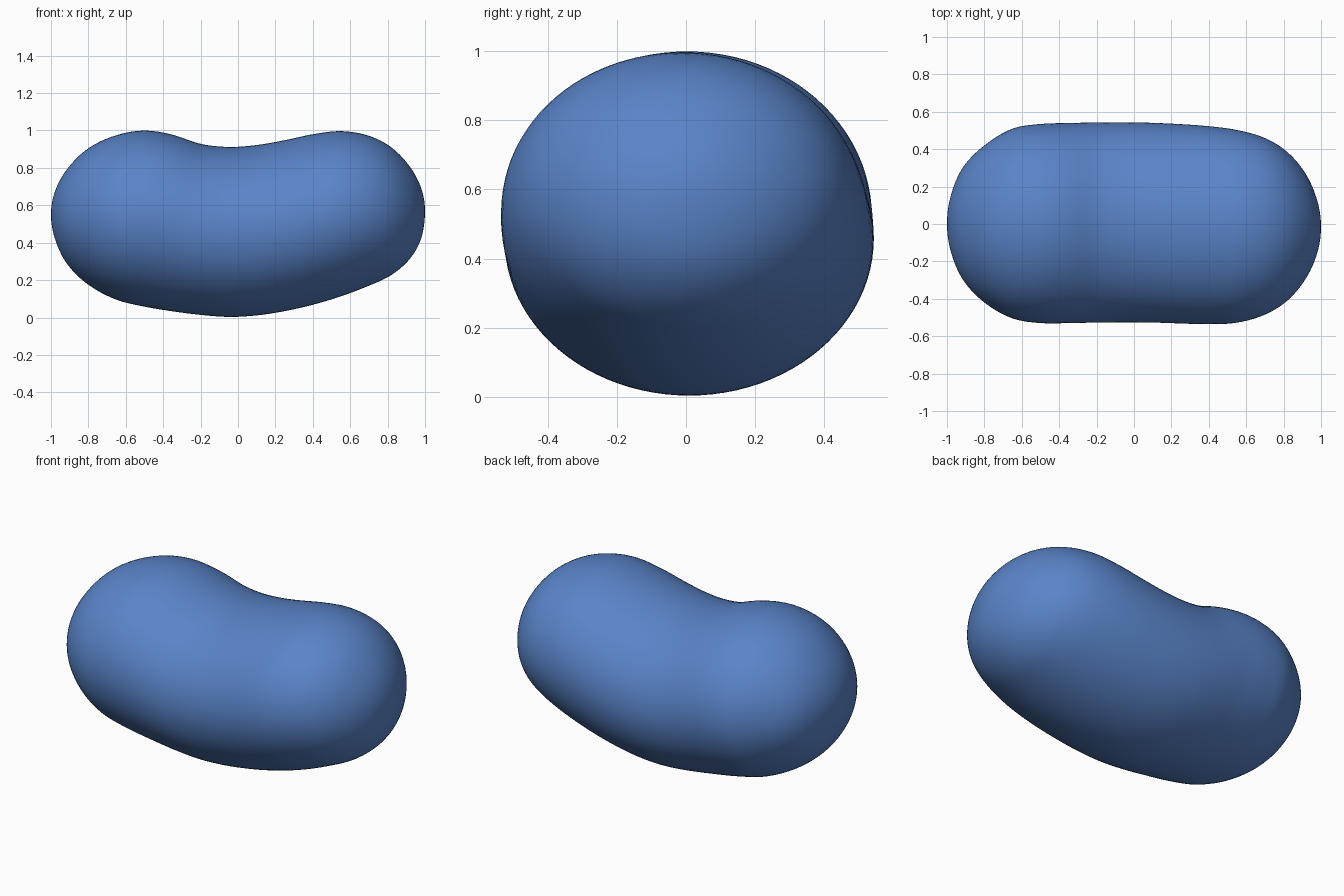
import bpy, bmesh, math

if "Cube" in bpy.data.objects:
    bpy.data.objects.remove(bpy.data.objects["Cube"])

# Stations along the bean: x, bottom z, top z, front y, back y
STATIONS = [
    (-1.00, .55, .55, .00, .00),
    (-0.98, .425, .67, -.145, .15),
    (-0.92, .295, .785, -.29, .295),
    (-0.80, .175, .905, -.42, .42),
    (-0.65, .095, .975, -.505, .51),
    (-0.50, .058, 1.00, -.53, .535),
    (-0.35, .033, .978, -.53, .54),
    (-0.20, .014, .928, -.527, .543),
    (-0.05, .003, .912, -.526, .544),
    (0.10, .011, .922, -.527, .541),
    (0.25, .034, .948, -.532, .534),
    (0.40, .068, .98, -.536, .523),
    (0.55, .113, .997, -.528, .503),
    (0.70, .17, .972, -.485, .46),
    (0.82, .227, .91, -.41, .385),
    (0.92, .315, .805, -.29, .265),
    (0.98, .425, .69, -.155, .125),
    (1.00, .57, .57, -.015, -.015),
]
T = [math.acos(max(-1, min(1, -s[0]))) for s in STATIONS]


def sample(t, k):
    """Smooth cubic interpolation of column k at end-to-end angle t."""
    n = len(T)
    i = max(j for j in range(n - 1) if T[j] <= t + 1e-9)

    def slope(j):
        a, b = max(j - 1, 0), min(j + 1, n - 1)
        return (STATIONS[b][k] - STATIONS[a][k]) / (T[b] - T[a])
    h = T[i + 1] - T[i]
    u = (t - T[i]) / h
    p, q = STATIONS[i][k], STATIONS[i + 1][k]
    return ((2*u**3 - 3*u*u + 1) * p + (u**3 - 2*u*u + u) * h * slope(i)
            + (3*u*u - 2*u**3) * q + (u**3 - u*u) * h * slope(i + 1))


# Loft oval rings from end to end
RINGS, SIDES = 72, 96
bm = bmesh.new()
rings = []
for r in range(1, RINGS):
    t = math.pi * r / RINGS
    lo, hi, front, back = (sample(t, k) for k in range(1, 5))
    cy, cz, ry, rz = (front + back) / 2, (lo + hi) / 2, (back - front) / 2, (hi - lo) / 2
    rings.append([bm.verts.new((-math.cos(t),
                                cy + ry * math.cos(2 * math.pi * s / SIDES),
                                cz + rz * math.sin(2 * math.pi * s / SIDES)))
                  for s in range(SIDES)])
left = bm.verts.new((-1, 0, .55))
right = bm.verts.new((1, -.015, .57))
for s in range(SIDES):
    e = (s + 1) % SIDES
    bm.faces.new((left, rings[0][e], rings[0][s]))
    bm.faces.new((right, rings[-1][s], rings[-1][e]))
    for a, b in zip(rings, rings[1:]):
        bm.faces.new((a[s], a[e], b[e], b[s]))
bmesh.ops.smooth_vert(bm, verts=bm.verts[:-2], factor=.3, use_axis_x=False,
                      use_axis_y=True, use_axis_z=True)
bmesh.ops.recalc_face_normals(bm, faces=bm.faces)
for f in bm.faces:
    f.smooth = True

mesh = bpy.data.meshes.new("bean_body")
bm.to_mesh(mesh)
bm.free()
bean = bpy.data.objects.new("bean_body", mesh)
bpy.context.collection.objects.link(bean)

# Blue skin
mat = bpy.data.materials.new("blue_skin")
mat.diffuse_color = (.10, .23, .58, 1)
mat.use_nodes = True
mat.node_tree.nodes["Principled BSDF"].inputs["Base Color"].default_value = mat.diffuse_color
mesh.materials.append(mat)
